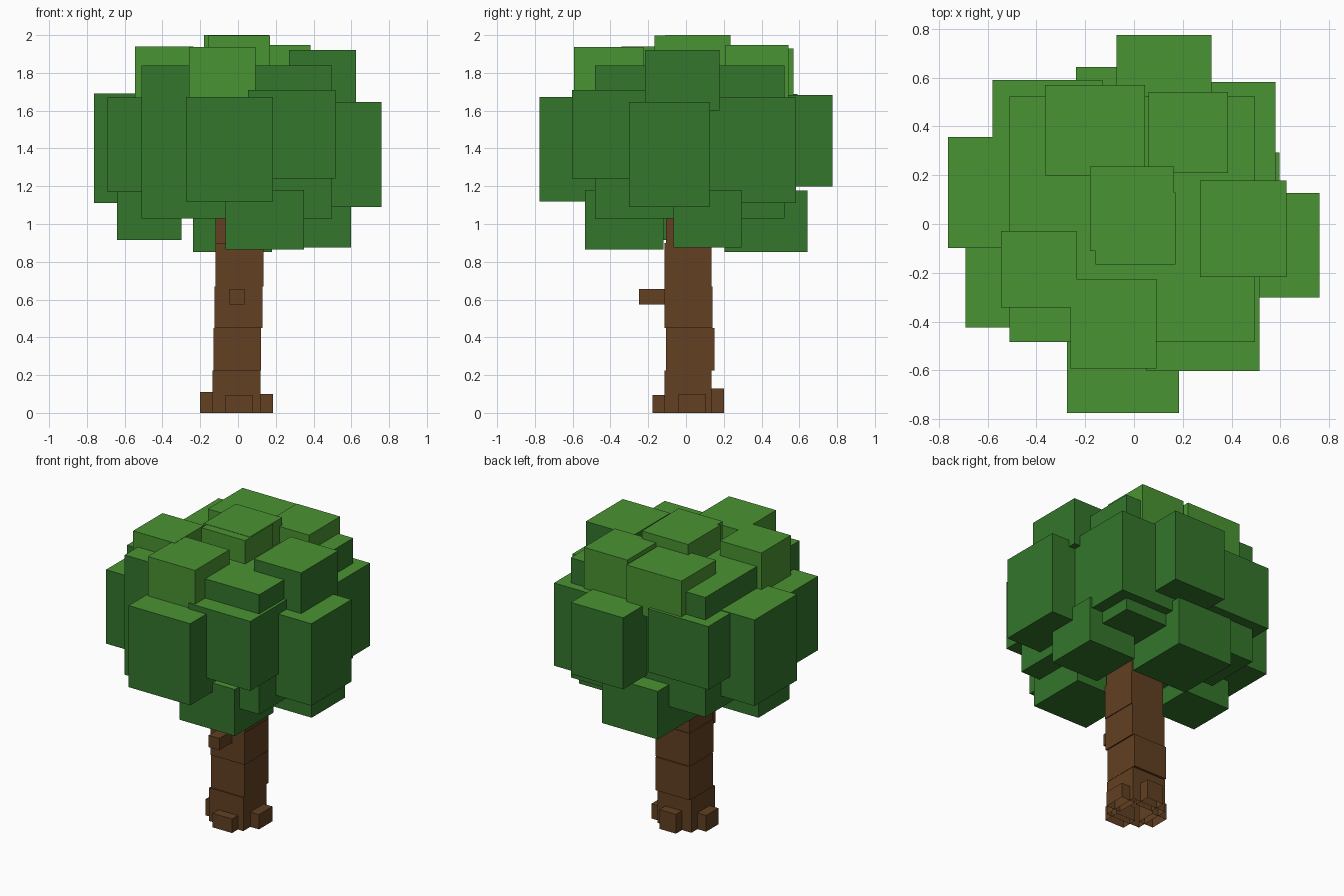
import bpy, bmesh


def material(name, rgb):
    m = bpy.data.materials.new(name)
    m.diffuse_color = (*rgb, 1)
    return m


BARK = material("bark brown", (0.122, 0.0513, 0.016))
DARK = material("dark leaf green", (0.0331, 0.181, 0.0242))
LIGHT = material("light leaf green", (0.0685, 0.2918, 0.0319))


def box(name, x, y, z, mats, open_bottom=False):
    """Axis-aligned block from (min, max) ranges; upward faces take the last material."""
    bm = bmesh.new()
    bmesh.ops.create_cube(bm, size=1)
    for v in bm.verts:
        v.co = [r[0] if c < 0 else r[1] for r, c in zip((x, y, z), v.co)]
    bm.normal_update()
    for f in bm.faces:
        f.material_index = len(mats) - 1 if f.normal.z > 0.5 else 0
    if open_bottom:
        bmesh.ops.delete(bm, geom=[f for f in bm.faces if f.normal.z < -0.5], context='FACES')
    me = bpy.data.meshes.new(name)
    bm.to_mesh(me)
    bm.free()
    for m in mats:
        me.materials.append(m)
    ob = bpy.data.objects.new(name, me)
    bpy.context.collection.objects.link(ob)


# Trunk: stacked, slightly shifted segments
trunk = [
    ((-0.135, 0.12), (-0.115, 0.135), (0, 0.225)),
    ((-0.13, 0.122), (-0.105, 0.15), (0.225, 0.45)),
    ((-0.125, 0.13), (-0.115, 0.14), (0.45, 0.67)),
    ((-0.12, 0.135), (-0.115, 0.135), (0.67, 0.90)),
    ((-0.12, 0.13), (-0.105, 0.135), (0.90, 1.10)),
]
for i, r in enumerate(trunk):
    box(f"trunk_segment_{i + 1}", *r, [BARK], open_bottom=(i == 0))

# Branch stub and roots
box("branch_stub", (-0.045, 0.035), (-0.25, -0.10), (0.575, 0.655), [BARK])
roots = {
    "left": ((-0.2, -0.09), (-0.06, 0.07), (0, 0.11)),
    "right": ((0.08, 0.185), (-0.04, 0.105), (0, 0.10)),
    "front": ((-0.065, 0.08), (-0.178, -0.07), (0, 0.095)),
    "back": ((-0.065, 0.06), (0.09, 0.2), (0, 0.13)),
}
for n, r in roots.items():
    box("root_" + n, *r, [BARK], open_bottom=True)

# Dark foliage with light tops: core, ring, underside clumps, one upper clump
dark = {
    "foliage_core": ((-0.51, 0.497), (-0.483, 0.522), (1.03, 1.84)),
    "ring_front": ((-0.275, 0.185), (-0.775, -0.32), (1.12, 1.672)),
    "ring_front_right": ((0.052, 0.515), (-0.603, -0.15), (1.24, 1.71)),
    "ring_right": ((0.32, 0.76), (-0.302, 0.127), (1.09, 1.645)),
    "ring_back_right": ((0.13, 0.58), (0.12, 0.582), (1.11, 1.67)),
    "ring_back": ((-0.072, 0.318), (0.34, 0.775), (1.198, 1.682)),
    "ring_back_left": ((-0.58, -0.13), (0.14, 0.59), (1.26, 1.688)),
    "ring_left": ((-0.762, -0.31), (-0.098, 0.356), (1.11, 1.692)),
    "ring_front_left": ((-0.69, -0.25), (-0.425, 0.02), (1.17, 1.67)),
    "low_front": ((-0.065, 0.35), (-0.535, -0.12), (0.865, 1.18)),
    "low_right": ((0.24, 0.597), (-0.065, 0.293), (0.875, 1.18)),
    "low_back": ((-0.238, 0.18), (0.205, 0.643), (0.853, 1.178)),
    "low_left": ((-0.64, -0.30), (-0.19, 0.14), (0.915, 1.22)),
    "upper_right": ((0.27, 0.625), (-0.217, 0.178), (1.60, 1.92)),
}
for n, r in dark.items():
    box(n, *r, [DARK, LIGHT])

# Light foliage on the crown
light = {
    "crown_front": ((-0.26, 0.093), (-0.592, -0.225), (1.62, 1.938)),
    "crown_left": ((-0.545, -0.235), (-0.342, -0.028), (1.62, 1.94)),
    "crown_back_left": ((-0.365, 0.046), (0.198, 0.57), (1.62, 1.93)),
    "crown_back_right": ((0.06, 0.385), (0.21, 0.542), (1.62, 1.948)),
    "crown_top_front": ((-0.157, 0.17), (-0.167, 0.13), (1.70, 1.998)),
    "crown_top_back": ((-0.18, 0.165), (-0.11, 0.235), (1.70, 2.0)),
}
for n, r in light.items():
    box(n, *r, [LIGHT])
